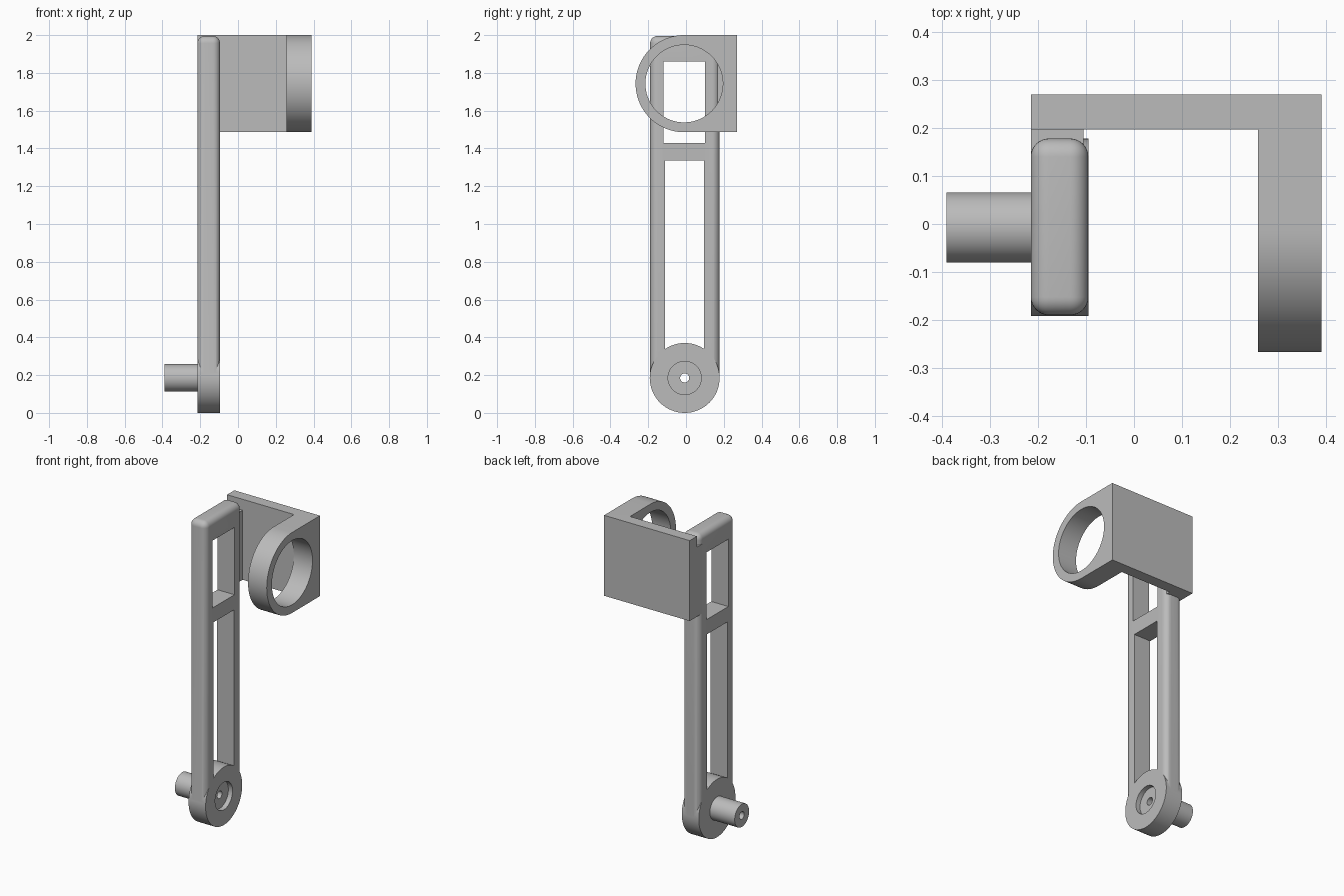
import bpy, bmesh, math

if "Cube" in bpy.data.objects:
    bpy.data.objects.remove(bpy.data.objects["Cube"], do_unlink=True)

grey = bpy.data.materials.new("mid grey")
grey.use_nodes = True
grey.diffuse_color = (0.5, 0.5, 0.5, 1)
grey.node_tree.nodes["Principled BSDF"].inputs["Base Color"].default_value = (0.5, 0.5, 0.5, 1)


def finish(name, bm):
    bmesh.ops.recalc_face_normals(bm, faces=bm.faces)
    mesh = bpy.data.meshes.new(name)
    bm.to_mesh(mesh)
    bm.free()
    mesh.materials.append(grey)
    ob = bpy.data.objects.new(name, mesh)
    bpy.context.collection.objects.link(ob)
    return ob


def prism(name, outline, x0, x1):
    """Extrude a (y, z) outline along x."""
    bm = bmesh.new()
    face = bm.faces.new([bm.verts.new((x0, y, z)) for y, z in outline])
    new = bmesh.ops.extrude_face_region(bm, geom=[face])["geom"]
    bmesh.ops.translate(bm, vec=(x1 - x0, 0, 0),
                        verts=[v for v in new if isinstance(v, bmesh.types.BMVert)])
    return finish(name, bm)


def box(name, x0, x1, y0, y1, z0, z1):
    return prism(name, [(y0, z0), (y1, z0), (y1, z1), (y0, z1)], x0, x1)


def arc(cy, cz, r, start, end, n):
    steps = [math.radians(start + (end - start) * i / n) for i in range(n + 1)]
    return [(cy + r * math.cos(a), cz + r * math.sin(a)) for a in steps]


def lathe(name, profile, cy, cz, n=64):
    """Revolve a closed (x, radius) profile around an x-aligned axis."""
    bm = bmesh.new()
    rings = [[bm.verts.new((x, cy + r * math.cos(math.tau * i / n),
                            cz + r * math.sin(math.tau * i / n))) for i in range(n)]
             for x, r in profile]
    for k, a in enumerate(rings):
        b = rings[(k + 1) % len(rings)]
        for i in range(n):
            j = (i + 1) % n
            bm.faces.new((a[i], a[j], b[j], b[i]))
    return finish(name, bm)


def combine(ob, other, operation):
    mod = ob.modifiers.new("combine", "BOOLEAN")
    mod.operation, mod.solver, mod.object = operation, "EXACT", other
    bpy.context.view_layer.objects.active = ob
    bpy.ops.object.modifier_apply(modifier=mod.name)
    bpy.data.objects.remove(other, do_unlink=True)


def smooth(ob):
    bpy.ops.object.select_all(action="DESELECT")
    ob.select_set(True)
    bpy.context.view_layer.objects.active = ob
    bpy.ops.object.shade_smooth_by_angle(angle=math.radians(30))


LEFT, RIGHT = -0.215, -0.095
HUB_Y, HUB_Z = -0.007, 0.185

# Arm: bar rounded on every edge except the buried lower end
arm = box("arm", LEFT, RIGHT, -0.19, 0.178, HUB_Z, 1.995)
bm = bmesh.new()
bm.from_mesh(arm.data)
edges = [e for e in bm.edges if max(v.co.z for v in e.verts) > 1]
bmesh.ops.bevel(bm, geom=edges, offset=0.038, segments=8, profile=0.5, affect="EDGES")
bm.to_mesh(arm.data)
bm.free()

# Two windows through the arm
combine(arm, box("lower_window", -0.3, 0, -0.11, 0.095, 0.1, 1.335), "DIFFERENCE")
combine(arm, box("upper_window", -0.3, 0, -0.12, 0.1, 1.43, 1.86), "DIFFERENCE")

# Round hub with hollow peg on one side and a shallow recess on the other
hub = lathe("hub", [(-0.39, 0.024), (-0.39, 0.073), (LEFT, 0.073), (LEFT, 0.185),
                    (RIGHT, 0.185), (RIGHT, 0.088), (RIGHT - 0.03, 0.088),
                    (RIGHT - 0.03, 0.024)], HUB_Y, HUB_Z)
combine(arm, hub, "UNION")
smooth(arm)

# Ring clamp joined to the back plate
outline = arc(-0.01, 1.743, 0.257, 90, 270, 48) + [(0.27, 1.486), (0.27, 2.0)]
bracket = prism("ring_bracket", outline, 0.258, 0.39)
bore = prism("bore", arc(-0.01, 1.743, 0.205, 0, 360, 72)[:-1], 0.2, 0.5)
combine(bracket, bore, "DIFFERENCE")
combine(bracket, box("back_plate", LEFT, 0.3, 0.197, 0.27, 1.486, 2.0), "UNION")
smooth(bracket)

# Pad joining the arm to the back plate
box("joining_pad", LEFT, -0.105, 0.14, 0.197, 1.486, 1.93)
